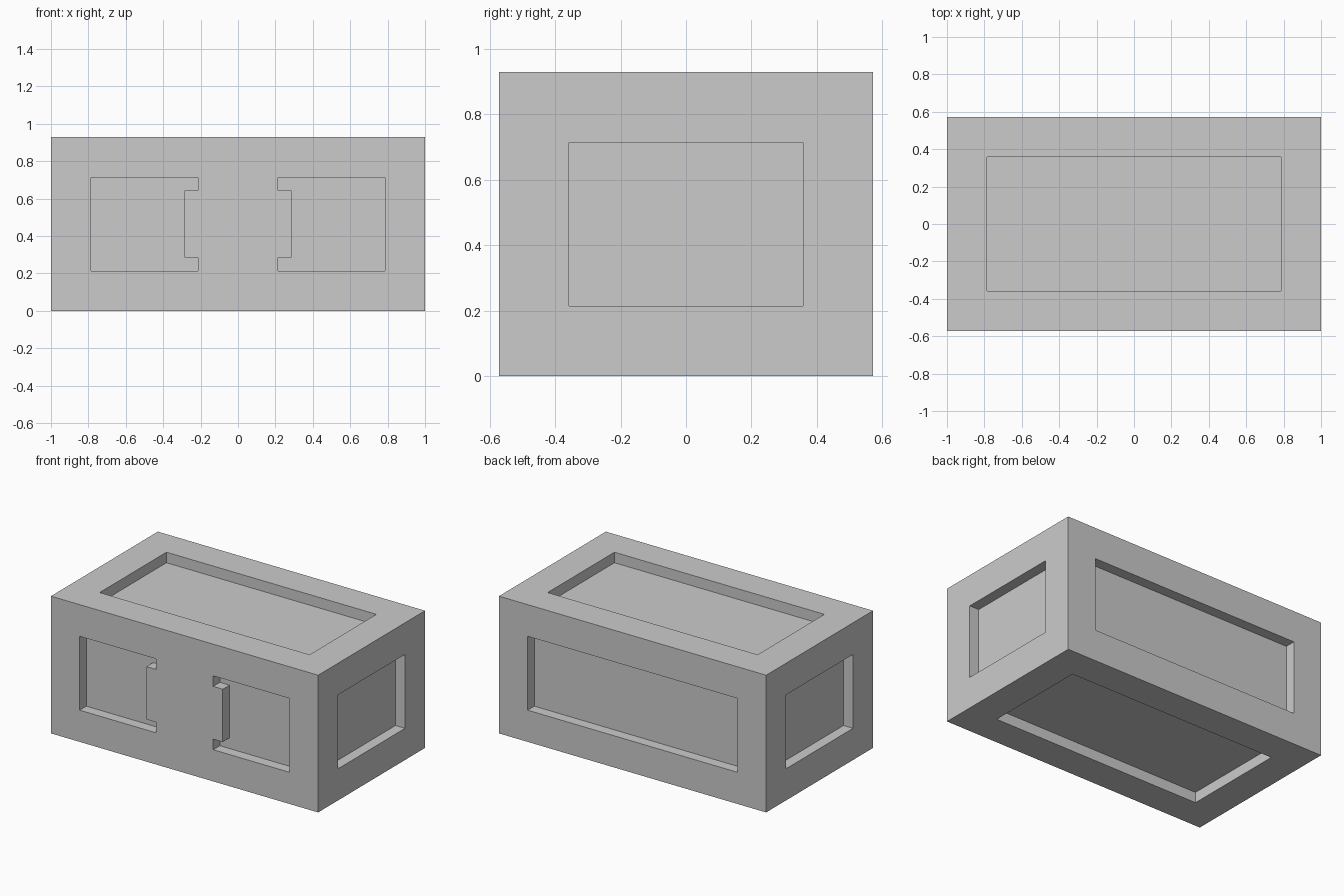
import bpy, bmesh
from mathutils import Vector

old = bpy.data.objects.get("Cube")
if old:
    bpy.data.objects.remove(old, do_unlink=True)

U = 2 / 28                      # one module of the crate
SIZE = Vector((28, 16, 13)) * U
MARGIN, DEPTH = 3 * U, U

grey = bpy.data.materials.new("plain grey")
grey.use_nodes = True
colour = (0.6, 0.6, 0.6, 1)
grey.diffuse_color = colour
grey.node_tree.nodes["Principled BSDF"].inputs["Base Color"].default_value = colour


def make_object(name, bm):
    bmesh.ops.recalc_face_normals(bm, faces=bm.faces)
    mesh = bpy.data.meshes.new(name)
    bm.to_mesh(mesh)
    bm.free()
    mesh.materials.append(grey)
    obj = bpy.data.objects.new(name, mesh)
    bpy.context.collection.objects.link(obj)
    return obj


# Crate body: every side but the front gets a sunken rectangular panel
bm = bmesh.new()
bmesh.ops.create_cube(bm, size=1)
bmesh.ops.scale(bm, vec=SIZE, verts=bm.verts)
bmesh.ops.translate(bm, vec=(0, 0, SIZE.z / 2), verts=bm.verts)
bm.normal_update()
panels = [f for f in bm.faces if f.normal.y > -0.5]
bmesh.ops.inset_individual(bm, faces=panels, thickness=MARGIN, use_even_offset=True)
normals = [f.normal.copy() for f in panels]
sunk = bmesh.ops.extrude_discrete_faces(bm, faces=panels)["faces"]
for face, normal in zip(sunk, normals):
    bmesh.ops.translate(bm, vec=-normal * DEPTH, verts=face.verts)
crate = make_object("crate_body", bm)

# Front pockets: a mirrored pair, notched around the central latch plate
profile = [(11, 3), (11, 10), (3, 10), (3, 9), (4, 9), (4, 4), (3, 4), (3, 3)]
bm = bmesh.new()
for side in (-1, 1):
    face = bm.faces.new([bm.verts.new((side * x * U, -SIZE.y / 2 + DEPTH, z * U))
                         for x, z in profile])
    solid = bmesh.ops.extrude_face_region(bm, geom=[face])["geom"]
    bmesh.ops.translate(bm, vec=(0, -2 * DEPTH, 0),
                        verts=[g for g in solid if isinstance(g, bmesh.types.BMVert)])
cutter = make_object("front_pocket_cutter", bm)
cutter.hide_render = True

# Cut the pockets and drop the helper
cut = crate.modifiers.new("front_pockets", 'BOOLEAN')
cut.operation, cut.solver, cut.object = 'DIFFERENCE', 'EXACT', cutter
bpy.context.view_layer.objects.active = crate
bpy.ops.object.modifier_apply(modifier=cut.name)
bpy.data.objects.remove(cutter, do_unlink=True)
